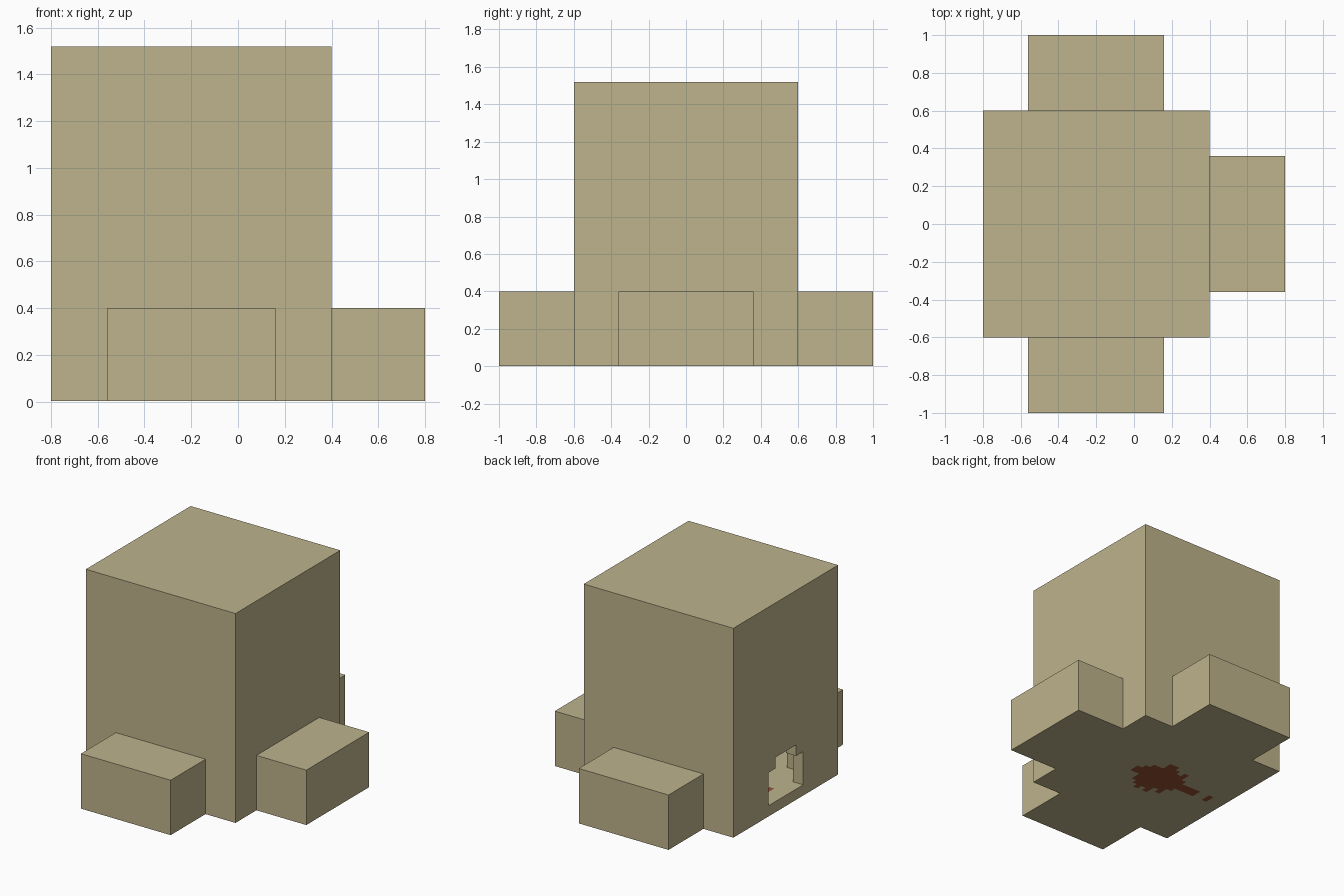
import bpy
import bmesh

old = bpy.data.objects.get("Cube")
if old:
    bpy.data.objects.remove(old, do_unlink=True)


def material(name, rgb):
    m = bpy.data.materials.new(name)
    m.use_nodes = True
    m.diffuse_color = (*rgb, 1)
    m.node_tree.nodes["Principled BSDF"].inputs["Base Color"].default_value = (*rgb, 1)
    return m


sand = material("sandstone", (0.515, 0.451, 0.262))
rust = material("rust_brown", (0.30, 0.08, 0.033))


def box(name, xs, ys, zs):
    bm = bmesh.new()
    bmesh.ops.create_cube(bm, size=1)
    for v in bm.verts:
        for axis, (lo, hi) in enumerate((xs, ys, zs)):
            v.co[axis] = lo if v.co[axis] < 0 else hi
    mesh = bpy.data.meshes.new(name)
    bm.to_mesh(mesh)
    bm.free()
    mesh.materials.append(sand)
    ob = bpy.data.objects.new(name, mesh)
    bpy.context.collection.objects.link(ob)
    return ob


def combine(target, tool, operation):
    """Apply one boolean and discard the tool."""
    mod = target.modifiers.new("cut", 'BOOLEAN')
    mod.operation = operation
    mod.solver = 'EXACT'
    mod.object = tool
    graph = bpy.context.evaluated_depsgraph_get()
    mesh = bpy.data.meshes.new_from_object(target.evaluated_get(graph))
    target.modifiers.clear()
    target.data = mesh
    bpy.data.objects.remove(tool, do_unlink=True)


# Outer block with low annexes on front, back and left
BASE = 0.002
building = box("building", (-0.8, 0.4), (-0.6, 0.6), (BASE, 1.52))
for part in (
    ((-0.56, 0.16), (-1, 1), (BASE, 0.4)),
    ((0, 0.8), (-0.36, 0.36), (BASE, 0.4)),
):
    combine(building, box("annex", *part), 'UNION')

# Hollow rooms with corner pillars, annex chambers and the stepped doorway
for room in (
    ((-0.72, 0.32), (-0.36, 0.36), (0.08, 1.44)),
    ((-0.56, 0.16), (-0.52, 0.52), (0.08, 1.44)),
    ((-0.48, 0.08), (-0.92, 0.92), (0.08, 0.32)),
    ((-0.2, 0.72), (-0.28, 0.28), (0.08, 0.32)),
    ((-0.9, -0.6), (-0.2, 0.2), (0.08, 0.32)),
    ((-0.9, -0.6), (-0.12, 0.12), (0.08, 0.4)),
):
    combine(building, box("room", *room), 'DIFFERENCE')

# Ragged floor stain: row number and its span in cells
CELL = 0.04
rows = [(-1, 1), (-1, 2), (-3, 3), (-4, 3), (-5, 5), (-4, 5), (-5, 4),
        (-3, 3), (-4, 4), (-2, 2), (-1, 1), (-1, 1), (-1, 1), (-1, 1)]
spans = list(enumerate(rows)) + [(16, (-1, 1))]


def stain(name, z, facing_up):
    bm = bmesh.new()
    for i, (lo, hi) in spans:
        for j in range(lo, hi):
            corners = [(i + 1, j), (i, j), (i, j + 1), (i + 1, j + 1)]
            if not facing_up:
                corners.reverse()
            bm.faces.new([bm.verts.new((-CELL * a, CELL * b, z)) for a, b in corners])
    bmesh.ops.remove_doubles(bm, verts=bm.verts[:], dist=0.001)
    mesh = bpy.data.meshes.new(name)
    bm.to_mesh(mesh)
    bm.free()
    mesh.materials.append(rust)
    bpy.context.collection.objects.link(bpy.data.objects.new(name, mesh))


stain("floor_stain", 0.082, True)
stain("underside_stain", 0, False)
